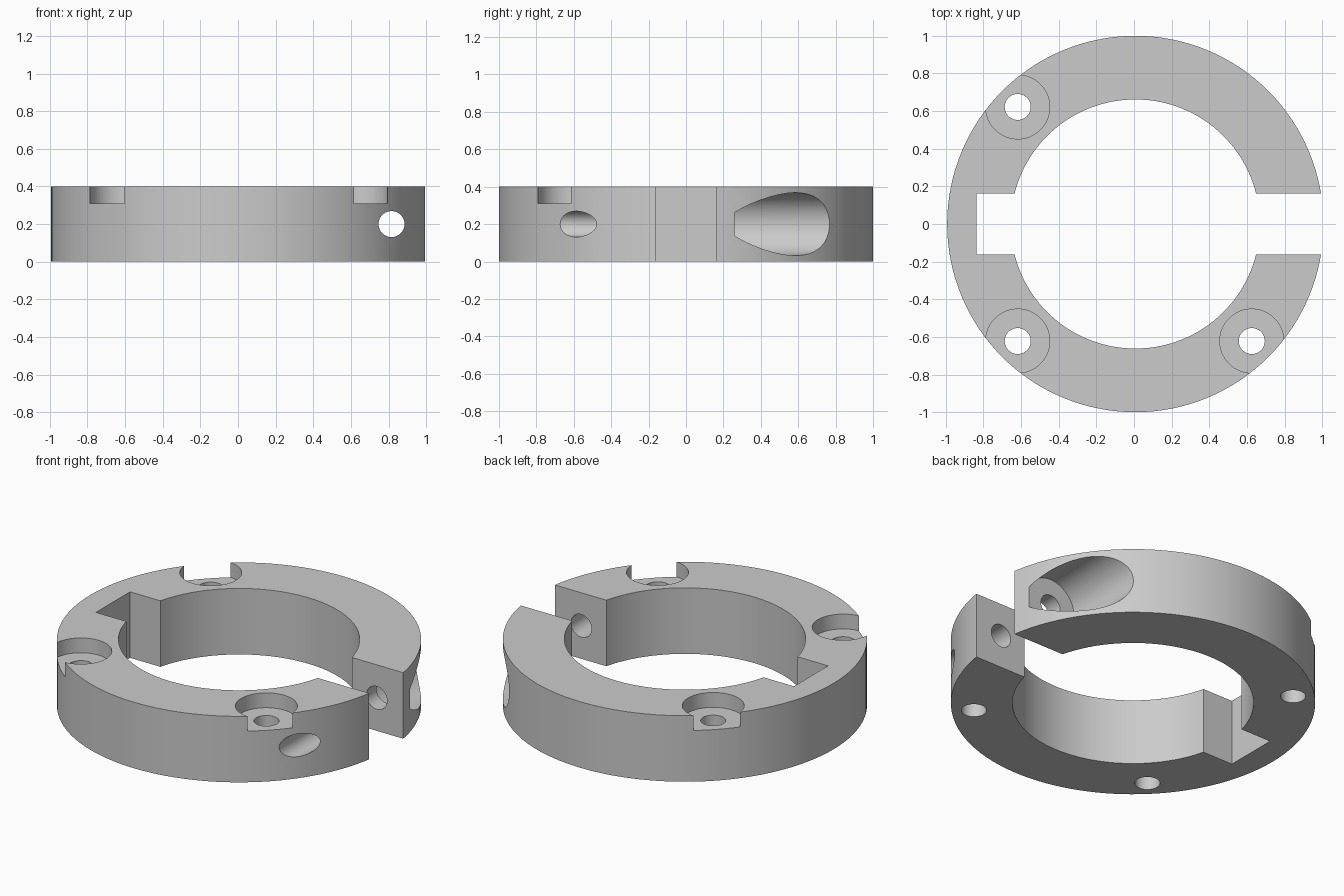
import bpy
import math

cube = bpy.data.objects.get("Cube")
if cube:
    bpy.data.objects.remove(cube, do_unlink=True)

HEIGHT = 0.4
CX = 0.007            # ring axis, offset so the slotted ring is centred
OUTER, INNER = 1.0, 0.662
SLOT = 0.163          # half width of the split and keyway
BOLT = 0.622          # mounting hole offset on both axes
CLAMP_X = 0.816       # clamp screw axis

grey = bpy.data.materials.new("grey metal")
grey.use_nodes = True
grey.diffuse_color = (0.6, 0.6, 0.6, 1)
grey.node_tree.nodes["Principled BSDF"].inputs["Base Color"].default_value = (0.6, 0.6, 0.6, 1)


def cylinder(name, radius, start, end, x=0, y=0, z=0, along_y=False, sides=64):
    """Cylinder from start to end along z, or along y."""
    mid = (start + end) / 2
    bpy.ops.mesh.primitive_cylinder_add(
        vertices=sides, radius=radius, depth=end - start,
        location=(x, mid, z) if along_y else (x, y, mid),
        rotation=(math.pi / 2 if along_y else 0, 0, 0))
    obj = bpy.context.object
    obj.name = name
    return obj


def box(name, x0, x1, y0, y1, z0, z1):
    bpy.ops.mesh.primitive_cube_add(
        size=1, location=((x0 + x1) / 2, (y0 + y1) / 2, (z0 + z1) / 2))
    obj = bpy.context.object
    obj.name = name
    obj.scale = (x1 - x0, y1 - y0, z1 - z0)
    return obj


def cut(body, cutter):
    """Subtract the cutter from the body, then discard it."""
    cutter.hide_render = True
    bpy.context.view_layer.update()
    mod = body.modifiers.new("cut", 'BOOLEAN')
    mod.operation = 'DIFFERENCE'
    mod.solver = 'EXACT'
    mod.object = cutter
    bpy.context.view_layer.objects.active = body
    bpy.ops.object.modifier_apply(modifier=mod.name)
    bpy.data.objects.remove(cutter, do_unlink=True)


# Ring body with central bore
collar = cylinder("clamp_collar", OUTER, 0, HEIGHT, x=CX, sides=128)
collar.data.materials.append(grey)
cut(collar, cylinder("bore", INNER, -0.1, HEIGHT + 0.1, x=CX, sides=128))

# Split on the left, continuing into a keyway on the right
cut(collar, box("slot", -0.838, 1.2, -SLOT, SLOT, -0.1, HEIGHT + 0.1))

# Three counterbored mounting holes
for sx, sy in ((-1, 1), (-1, -1), (1, -1)):
    x, y = CX + sx * BOLT - 0.003, sy * BOLT
    cut(collar, cylinder("mount_hole", 0.069, -0.1, HEIGHT + 0.1, x, y))
    cut(collar, cylinder("mount_counterbore", 0.17, 0.31, HEIGHT + 0.1, x, y))

# Clamp screw hole across the split, with a deep head pocket at the back
cut(collar, cylinder("clamp_hole", 0.069, -1.2, 1.2, CLAMP_X, z=0.2, along_y=True))
cut(collar, cylinder("clamp_pocket", 0.168, 0.26, 1.2, CLAMP_X, z=0.2, along_y=True))

# Smooth round walls, sharp rims
bpy.ops.object.select_all(action='DESELECT')
collar.select_set(True)
bpy.context.view_layer.objects.active = collar
bpy.ops.object.shade_smooth_by_angle(angle=math.radians(30))
